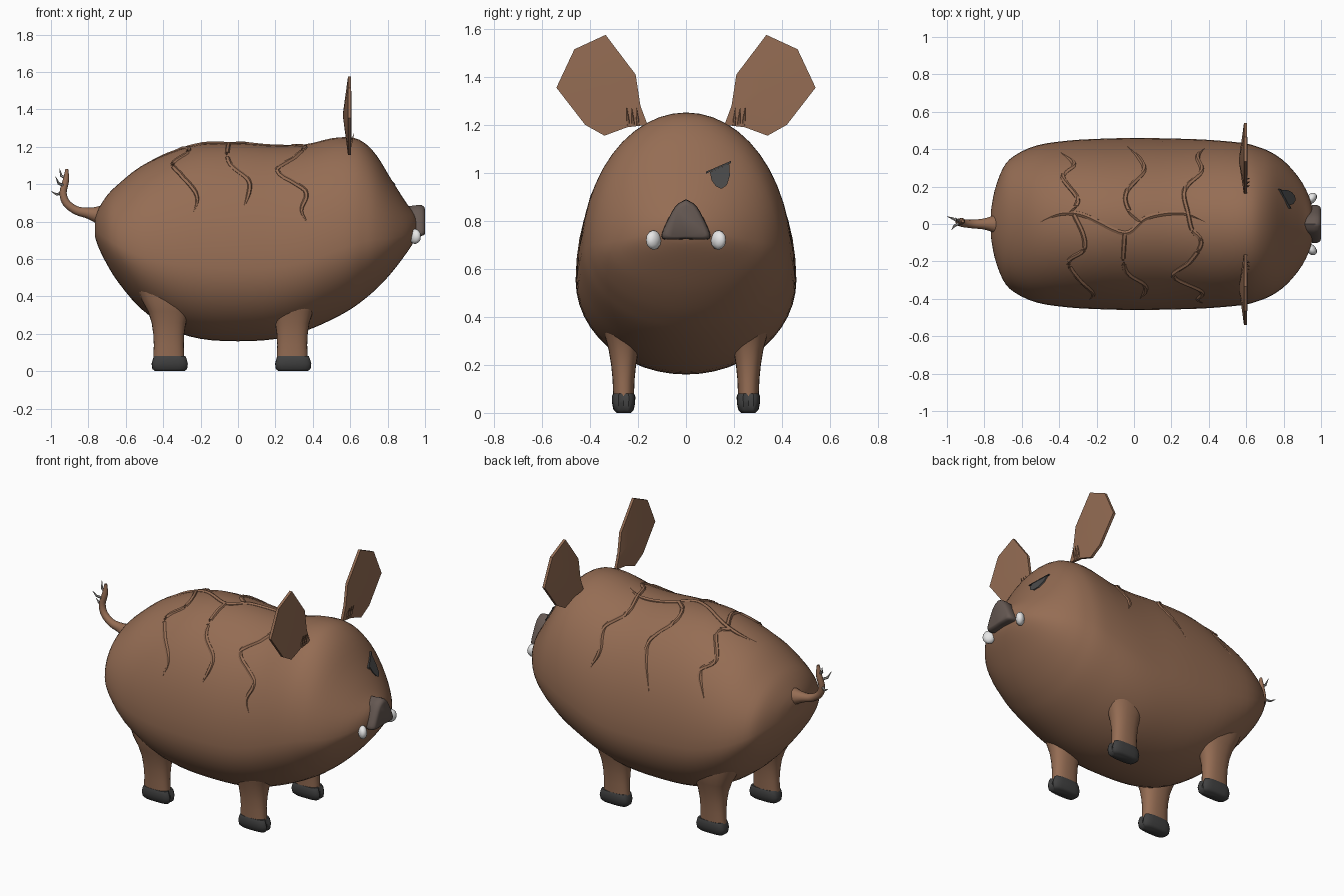
import bpy, bmesh, math
from mathutils import Vector
from mathutils.bvhtree import BVHTree

if "Cube" in bpy.data.objects:
    bpy.data.objects.remove(bpy.data.objects["Cube"])


def material(name, rgb):
    m = bpy.data.materials.new(name)
    m.diffuse_color = (*rgb, 1)
    m.use_nodes = True
    m.node_tree.nodes["Principled BSDF"].inputs["Base Color"].default_value = m.diffuse_color
    return m


BROWN = material("brown_hide", (0.30, 0.152, 0.088))
HOOF = material("dark_hoof", (0.052, 0.052, 0.052))
SNOUT = material("grey_snout", (0.13, 0.098, 0.085))
EYE = material("dark_eye", (0.07, 0.07, 0.07))
WHITE = material("ivory", (0.80, 0.80, 0.80))
HAIR = material("grey_hair", (0.35, 0.33, 0.31))


def finish(name, bm, mat, angle=50):
    bmesh.ops.recalc_face_normals(bm, faces=bm.faces)
    me = bpy.data.meshes.new(name)
    bm.to_mesh(me)
    bm.free()
    me.materials.append(mat)
    me.shade_smooth()
    me.set_sharp_from_angle(angle=math.radians(angle))
    ob = bpy.data.objects.new(name, me)
    bpy.context.collection.objects.link(ob)
    return ob


def loft(name, rings, mat, angle=50):
    """Skin a list of equal-length point rings and cap both ends."""
    bm = bmesh.new()
    vs = [[bm.verts.new(p) for p in r] for r in rings]
    n = len(vs[0])
    for a, b in zip(vs, vs[1:]):
        for i in range(n):
            j = (i + 1) % n
            bm.faces.new((a[i], a[j], b[j], b[i]))
    bm.faces.new(vs[0])
    bm.faces.new(vs[-1])
    return finish(name, bm, mat, angle)


def spline(points, steps):
    """Catmull-Rom interpolation of equal-length tuples."""
    P = [Vector(p) for p in points]
    P = [2 * P[0] - P[1]] + P + [2 * P[-1] - P[-2]]
    out = []
    for a, b, c, d in zip(P, P[1:], P[2:], P[3:]):
        for k in range(steps):
            t = k / steps
            out.append(0.5 * (2 * b + (c - a) * t + (2 * a - 5 * b + 4 * c - d) * t * t
                              + (3 * b - a - 3 * c + d) * t ** 3))
    return out + [P[-2]]


def tube(name, pts, radii, mat, sides=8):
    rings = []
    for i, p in enumerate(pts):
        d = (pts[min(i + 1, len(pts) - 1)] - pts[max(i - 1, 0)]).normalized()
        ref = Vector((0, 1, 0)) if abs(d.y) < 0.8 else Vector((0, 0, 1))
        u = d.cross(ref).normalized()
        v = d.cross(u)
        rings.append([p + radii[i] * (u * math.cos(a) + v * math.sin(a))
                      for a in (math.tau * k / sides for k in range(sides))])
    return loft(name, rings, mat)


# Body: egg-shaped sections as x, underside, back, half width
STATIONS = [(-0.765, 0.72, 0.82, 0.07), (-0.745, 0.66, 0.87, 0.18), (-0.70, 0.57, 0.94, 0.30),
            (-0.64, 0.475, 1.0, 0.365), (-0.52, 0.335, 1.095, 0.42), (-0.36, 0.225, 1.17, 0.445),
            (-0.2, 0.173, 1.215, 0.455), (0, 0.16, 1.22, 0.46), (0.2, 0.172, 1.207, 0.457),
            (0.36, 0.215, 1.213, 0.452), (0.5, 0.275, 1.245, 0.442), (0.6, 0.33, 1.25, 0.43),
            (0.67, 0.38, 1.225, 0.41), (0.74, 0.44, 1.155, 0.38), (0.82, 0.525, 1.025, 0.32),
            (0.9, 0.63, 0.9, 0.22), (0.945, 0.70, 0.84, 0.12), (0.96, 0.74, 0.80, 0.04)]
rings = []
for x, lo, hi, w in spline(STATIONS, 3):
    zc = lo + 0.37 * (hi - lo)
    ring = []
    for k in range(48):
        a = math.tau * k / 48
        s = math.sin(a)
        ring.append((x, w * math.cos(a), zc + s * ((hi - zc) if s > 0 else (zc - lo))))
    rings.append(ring)
body = loft("body", rings, BROWN)
surface = BVHTree.FromPolygons([v.co for v in body.data.vertices],
                               [p.vertices for p in body.data.polygons])


def on_back(x, y):
    return surface.ray_cast(Vector((x, y, 3)), Vector((0, 0, -1)))[:2]


def on_face(y, z):
    return surface.ray_cast(Vector((3, y, z)), Vector((-1, 0, 0)))[0]


# Legs and cloven hooves
def oval(cx, cy, z, rx, ry, power, notch=0.0):
    pts = []
    for k in range(24):
        a = math.tau * k / 24
        c, s = math.cos(a), math.sin(a)
        r = rx * (1 - (notch if k == 0 else 0))
        pts.append((cx + math.copysign(abs(c) ** power, c) * r,
                    cy + math.copysign(abs(s) ** power, s) * ry, z))
    return pts


for end, cx in (("front", 0.29), ("back", -0.37)):
    for side, cy in (("left", 0.26), ("right", -0.26)):
        leg = [(0.07, 0.083, 0.043), (0.14, 0.08, 0.046), (0.2, 0.083, 0.052), (0.26, 0.092, 0.062),
               (0.32, 0.112, 0.078), (0.38, 0.145, 0.095), (0.46, 0.18, 0.1)]
        loft(f"{end}_{side}_leg", [oval(cx, cy, z, rx, ry, 0.85) for z, rx, ry in leg], BROWN)
        hoof = [(0, 0.078, 0.03), (0.012, 0.094, 0.042), (0.04, 0.098, 0.048),
                (0.068, 0.09, 0.049), (0.08, 0.084, 0.044)]
        loft(f"{end}_{side}_hoof",
             [oval(cx + 0.006, cy, z, rx, ry, 0.6, 0.14) for z, rx, ry in hoof], HOOF)

# Ears: thin angular plates bulging in the middle, with hair tufts at the root
EAR = [(0.16, 1.20), (0.19, 1.28), (0.21, 1.41), (0.335, 1.575), (0.465, 1.515),
       (0.54, 1.355), (0.42, 1.2), (0.34, 1.155), (0.245, 1.19)]
for side, s in (("left", 1), ("right", -1)):
    bm = bmesh.new()
    edge = [[bm.verts.new((x, s * y, z)) for y, z in EAR] for x in (0.588, 0.604)]
    mid = [bm.verts.new((x, s * 0.34, 1.37)) for x in (0.56, 0.608)]
    for i in range(len(EAR)):
        j = (i + 1) % len(EAR)
        bm.faces.new((edge[0][i], edge[0][j], edge[1][j], edge[1][i]))
        for e, m in zip(edge, mid):
            bm.faces.new((e[i], e[j], m))
    finish(f"{side}_ear", bm, BROWN, 35)
    for k in range(3):
        y = s * (0.2 + 0.02 * k)
        tube(f"{side}_ear_tuft_{k + 1}", [Vector((0.6, y, 1.20)), Vector((0.62, y + s * 0.006, 1.27))],
             [0.008, 0.001], BROWN, 5)

# Snout: rounded triangular pad
outline = spline([(0, 0.89), (0.045, 0.86), (0.092, 0.77), (0.1, 0.728), (0.06, 0.722), (0, 0.724)], 3)
outline = [tuple(p) for p in outline]
outline += [(-y, z) for y, z in reversed(outline[1:-1])]
loft("snout", [[(x, y * k, 0.78 + (z - 0.78) * k) for y, z in outline]
               for x, k in ((0.88, 0.92), (0.945, 0.96), (0.96, 1), (0.982, 0.98), (0.995, 0.9), (1.0, 0.78))],
     SNOUT)

# Tusks
for side, s in (("left", 1), ("right", -1)):
    bm = bmesh.new()
    bmesh.ops.create_icosphere(bm, subdivisions=2, radius=1)
    p = on_face(s * 0.135, 0.72)
    for v in bm.verts:
        c = v.co
        v.co = p + Vector((0.012 + c.x * 0.032, c.y * 0.03 + s * 0.012 * c.x, c.z * 0.041))
    finish(f"{side}_tusk", bm, WHITE)


# Single eye and brow plates laid on the face
def face_plate(name, shape, mat, lift):
    bm = bmesh.new()
    front = [bm.verts.new(on_face(y, z) + Vector((lift, 0, lift * 0.6))) for y, z in shape]
    bm.faces.new(front)
    back = [bm.verts.new(v.co - Vector((lift * 1.5, 0, 0))) for v in front]
    for i in range(len(front)):
        j = (i + 1) % len(front)
        bm.faces.new((front[i], front[j], back[j], back[i]))
    bm.faces.new(back)
    finish(name, bm, mat, 30)


face_plate("eye", [(0.1, 1.0), (0.18, 1.034), (0.183, 0.985), (0.17, 0.945), (0.148, 0.93),
                   (0.125, 0.94), (0.107, 0.965)], EYE, 0.006)
face_plate("brow", [(0.083, 0.992), (0.187, 1.036), (0.187, 1.045), (0.083, 1.0)], HOOF, 0.008)

# Raised cracks across the back, as x, y paths laid on the body
CRACKS = [
    [(-0.52, 0), (-0.43, 0.045), (-0.35, 0.06), (-0.25, 0.04), (-0.05, -0.05), (0.06, 0.03),
     (0.2, 0.06), (0.3, 0.05), (0.4, 0)],
    [(-0.35, 0.06), (-0.3, 0.13), (-0.38, 0.25), (-0.32, 0.32), (-0.4, 0.39)],
    [(0.04, 0.01), (-0.03, 0.08), (-0.04, 0.17), (0.05, 0.28), (0.03, 0.35), (-0.05, 0.43)],
    [(0.29, 0.05), (0.27, 0.18), (0.36, 0.28), (0.34, 0.36), (0.38, 0.41)],
    [(-0.32, 0.05), (-0.27, -0.06), (-0.27, -0.14), (-0.35, -0.2), (-0.3, -0.29), (-0.22, -0.37), (-0.24, -0.41)],
    [(-0.05, -0.05), (-0.05, -0.24), (0.05, -0.32), (0.06, -0.36), (0.03, -0.405)],
    [(0.29, 0.05), (0.31, -0.03), (0.36, -0.1), (0.3, -0.2), (0.21, -0.28), (0.36, -0.36),
     (0.34, -0.405), (0.38, -0.43)],
]
for n, path in enumerate(CRACKS):
    pts = []
    for p in spline([(x, y, 0) for x, y in path], 6):
        co, no = on_back(p.x, p.y)
        pts.append(co - no * 0.004)
    last = len(pts) - 1
    radii = [0.003 + 0.011 * min(1, 5 * (last - i) / last, 1 if n else 5 * i / last) for i in range(last + 1)]
    tube(f"back_crack_{n + 1}", pts, radii, BROWN, 6)

# Curled tail with a few stiff hairs
tail = spline([(-0.69, 0, 0.825, 0.085), (-0.745, 0, 0.835, 0.05), (-0.80, 0, 0.845, 0.03), (-0.865, 0, 0.86, 0.023),
               (-0.918, 0.005, 0.9, 0.021), (-0.935, 0.01, 0.955, 0.019), (-0.92, 0.015, 1.02, 0.017),
               (-0.915, 0.015, 1.08, 0.008)], 4)
tube("tail", [p.to_3d() for p in tail], [p[3] for p in tail], BROWN, 12)
HAIRS = [((-0.935, 0.01, 0.955), (-0.97, 0.03, 0.945), (-1.0, 0.04, 0.962)),
         ((-0.925, 0.01, 0.99), (-0.96, -0.01, 1.005), (-0.975, -0.03, 1.04)),
         ((-0.918, 0.015, 1.03), (-0.945, 0.02, 1.045), (-0.955, 0.035, 1.085))]
for n, h in enumerate(HAIRS):
    tube(f"tail_hair_{n + 1}", [Vector(p) for p in h], [0.009, 0.007, 0.001], HAIR, 6)
